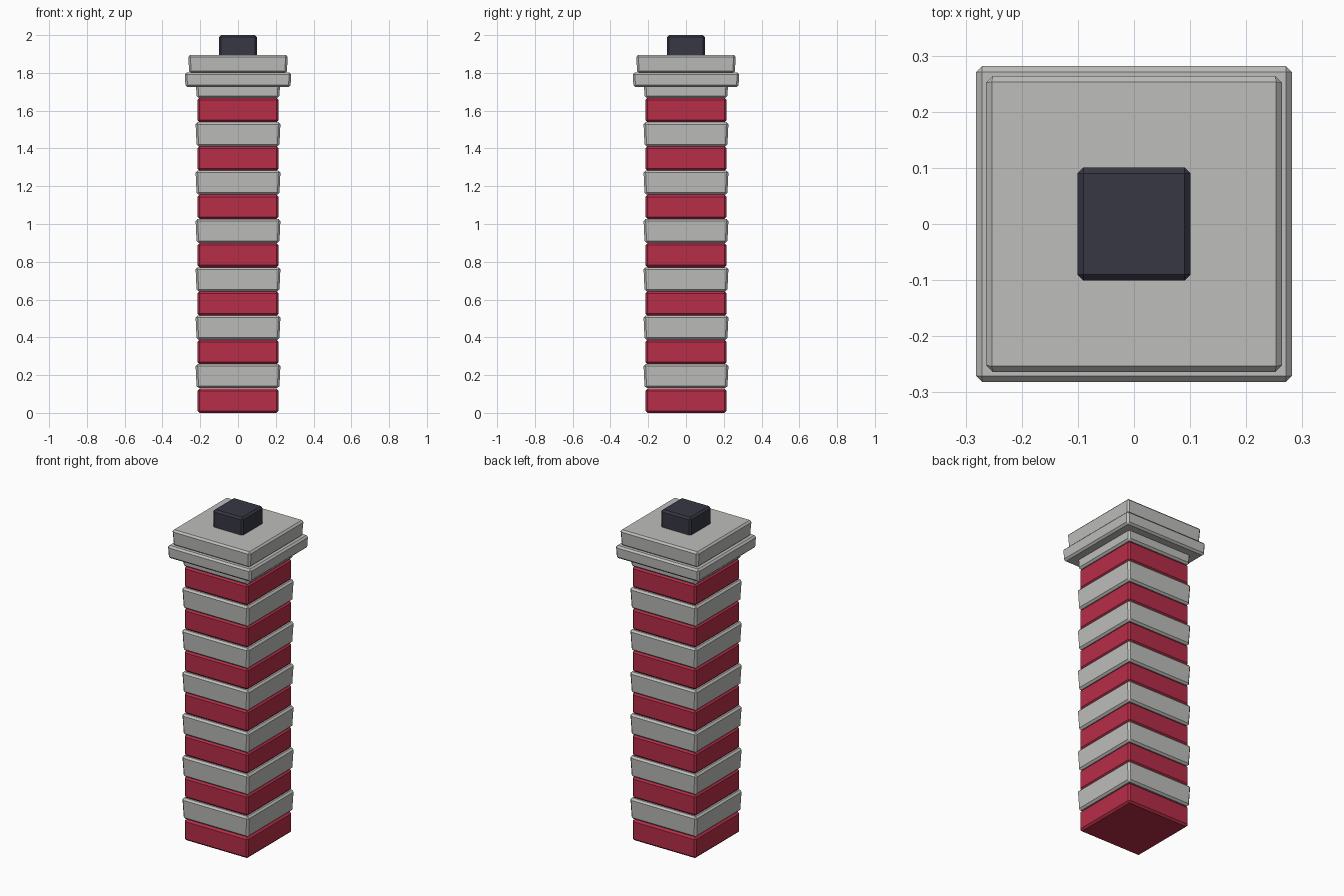
import bpy

cube = bpy.data.objects.get("Cube")
if cube:
    bpy.data.objects.remove(cube, do_unlink=True)


def make_material(name, colour):
    mat = bpy.data.materials.new(name)
    mat.use_nodes = True
    mat.diffuse_color = (*colour, 1)
    mat.node_tree.nodes["Principled BSDF"].inputs["Base Color"].default_value = (*colour, 1)
    return mat


red = make_material("brick red", (0.47, 0.026, 0.064))
grey = make_material("stone grey", (0.51, 0.51, 0.5))
dark = make_material("dark slate", (0.038, 0.038, 0.058))


def slab(name, half, bottom, top, mat, taper=0.0):
    """Square chamfered block, drawn in by taper at its lower edge."""
    bpy.ops.mesh.primitive_cube_add(size=2, location=(0, 0, (bottom + top) / 2))
    obj = bpy.context.object
    obj.name = name
    for v in obj.data.vertices:
        width = half - (taper if v.co.z < 0 else 0)
        v.co = (v.co.x * width, v.co.y * width, v.co.z * (top - bottom) / 2)
    obj.data.materials.append(mat)
    bevel = obj.modifiers.new("Chamfer", "BEVEL")
    bevel.width = 0.011
    bevel.segments = 1
    return obj


# Shaft of alternating red blocks and wider grey bands
pitch = 0.256
for i in range(7):
    base = i * pitch
    slab(f"red_block_{i + 1}", 0.215, base + 0.003, base + 0.131, red)
    slab(f"grey_band_{i + 1}", 0.225, base + 0.131, base + 0.259, grey, 0.006)
bpy.data.objects["red_block_1"].location.z -= 0.003

# Stepped cap and flue
slab("cap_lower", 0.282, 1.724, 1.802, grey, 0.004)
slab("cap_upper", 0.264, 1.798, 1.896, grey, 0.006)
slab("flue", 0.101, 1.88, 2.0, dark)
